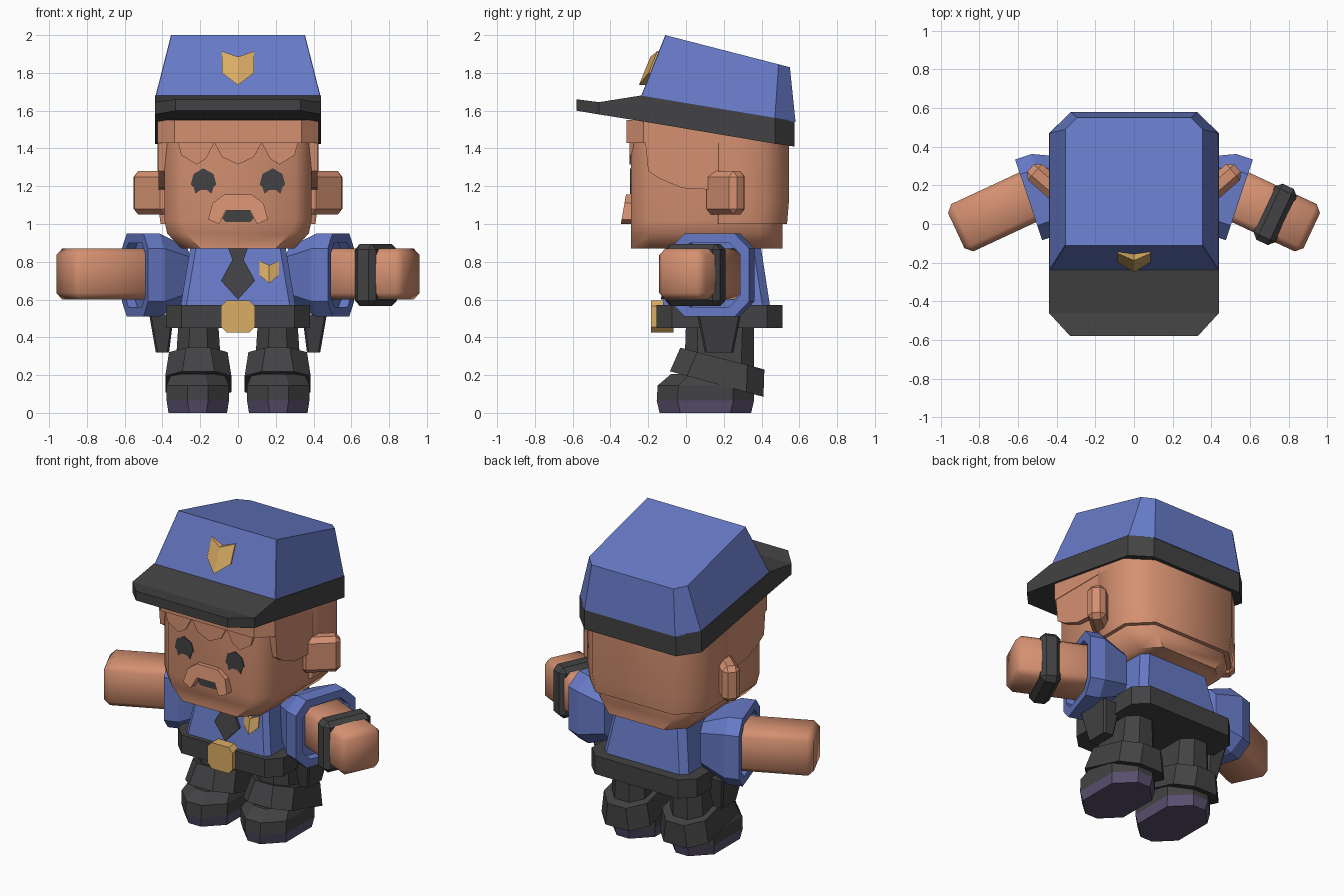
import bpy, bmesh
from math import radians
from mathutils import Matrix, Vector

cube = bpy.data.objects.get("Cube")
if cube:
    bpy.data.objects.remove(cube, do_unlink=True)


def material(name, rgb):
    m = bpy.data.materials.new(name)
    m.use_nodes = True
    m.diffuse_color = (*rgb, 1)
    m.node_tree.nodes["Principled BSDF"].inputs["Base Color"].default_value = (*rgb, 1)
    return m


SKIN = material("skin", (0.66, 0.28, 0.165))
BLUE = material("uniform_blue", (0.135, 0.195, 0.57))
DARK = material("charcoal", (0.055, 0.055, 0.058))
GOLD = material("gold", (0.70, 0.42, 0.13))
SOLE = material("sole_purple", (0.1, 0.08, 0.16))


def finish(name, bm, mat, smooth=0):
    bmesh.ops.remove_doubles(bm, verts=bm.verts, dist=0.0005)
    bmesh.ops.recalc_face_normals(bm, faces=bm.faces)
    mesh = bpy.data.meshes.new(name)
    bm.to_mesh(mesh)
    bm.free()
    mesh.materials.append(mat)
    ob = bpy.data.objects.new(name, mesh)
    bpy.context.collection.objects.link(ob)
    if smooth:
        bpy.ops.object.select_all(action='DESELECT')
        ob.select_set(True)
        bpy.context.view_layer.objects.active = ob
        bpy.ops.object.shade_smooth_by_angle(angle=radians(smooth))
    return ob


def loft(name, rings, mat, smooth=0, side=1):
    """Skin a stack of equal rings and cap both ends; side -1 mirrors in x."""
    bm = bmesh.new()
    rows = [[bm.verts.new((p[0] * side, p[1], p[2])) for p in r] for r in rings]
    n = len(rows[0])
    for a, b in zip(rows, rows[1:]):
        for i in range(n):
            j = (i + 1) % n
            bm.faces.new((a[i], a[j], b[j], b[i]))
    bm.faces.new(rows[0])
    bm.faces.new(rows[-1])
    return finish(name, bm, mat, smooth)


def octagon(hx, y0, y1, z, front=0.1, back=0.1, cx=0.0):
    """Corner-cut rectangle; z is a number or a function of y."""
    height = z if callable(z) else (lambda y: z)
    half = [(hx - front, y0), (hx, y0 + front), (hx, y1 - back), (hx - back, y1)]
    pts = half + [(-x, y) for x, y in reversed(half)]
    return [(cx + x, y, height(y)) for x, y in pts]


def line(y0, z0, y1, z1):
    return lambda y: z0 + (y - y0) * (z1 - z0) / (y1 - y0)


def plate(name, pts, depth, mat, front, smooth=0):
    """Extrude an x-z outline; front(z) gives the y of its front side."""
    return loft(name, [[(x, front(z) + d, z) for x, z in pts] for d in (0, depth)], mat, smooth)


def mirrored(half):
    return half + [(-x, z) for x, z in reversed(half) if x]


def box(name, size, loc, turn, bevel, mat, side=1, smooth=0):
    bm = bmesh.new()
    bmesh.ops.create_cube(bm, size=1, matrix=Matrix.Diagonal((*size, 1)))
    bmesh.ops.bevel(bm, geom=bm.edges[:], offset=bevel, segments=1, affect='EDGES')
    x, y, z = loc
    bm.transform(Matrix.Translation((x * side, y, z)) @ Matrix.Rotation(radians(turn * side), 4, 'Z'))
    return finish(name, bm, mat, smooth)


def shield(name, cx, half, depth, front):
    """Notched badge with a raised centre ridge."""
    width = max(x for x, z in half)
    bm = bmesh.new()
    for s in (1, -1):
        back = [bm.verts.new((cx + s * x, front(z) + 0.02, z)) for x, z in half]
        face = [bm.verts.new((cx + s * x, front(z) - depth * (1.3 - x / width), z)) for x, z in half]
        bm.faces.new(face)
        for i in range(len(half) - 1):
            bm.faces.new((face[i], face[i + 1], back[i + 1], back[i]))
    return finish(name, bm, GOLD)


# Head and hair
loft("head", [octagon(0.30, -0.29, 0.51, 0.87, 0.1, 0.1),
              octagon(0.375, -0.29, 0.51, 0.95, 0.1, 0.12),
              octagon(0.39, -0.29, 0.51, 1.02, 0.09, 0.12),
              octagon(0.39, -0.29, 0.51, 1.5, 0.09, 0.12)], SKIN, 50)
loft("back_hair", [octagon(0.41, 0.17, 0.535, 1.0, 0.005, 0.13),
                   octagon(0.425, 0.17, 0.545, 1.12, 0.005, 0.13),
                   octagon(0.425, 0.17, 0.545, 1.5, 0.005, 0.13)], SKIN, 50)
loft("hairline", [octagon(0.425, -0.315, 0.3, z, 0.09, 0.02) for z in (1.43, 1.55)], SKIN)
fringe = mirrored([(0, 1.315), (0.085, 1.355), (0.125, 1.43), (0.17, 1.345), (0.22, 1.315),
                   (0.30, 1.365), (0.32, 1.44), (0, 1.44)])
plate("fringe", fringe, 0.02, SKIN, lambda z: -0.298)
sideburn = [(-0.22, 1.5), (-0.215, 1.43), (-0.2, 1.28), (-0.14, 1.24), (-0.02, 1.19), (0.18, 1.18), (0.18, 1.5)]
for label, s in (("left", 1), ("right", -1)):
    loft(label + "_side_hair", [[(x, y, z) for y, z in sideburn] for x in (0.34, 0.422)], SKIN, 0, s)
    box(label + "_ear", (0.24, 0.11, 0.23), (0.445, 0.21, 1.165), 41, 0.03, SKIN, s)
    # Eyes
    eye = [(0.115, 1.21), (0.13, 1.265), (0.185, 1.295), (0.235, 1.265), (0.25, 1.21), (0.235, 1.195),
           (0.225, 1.16), (0.2, 1.18), (0.165, 1.18), (0.14, 1.16), (0.13, 1.195)]
    plate(label + "_eye", [(x * s, z) for x, z in eye], 0.008, DARK, lambda z: -0.296)

# Moustache and mouth
arch = mirrored([(0, 1.155), (0.075, 1.155), (0.135, 1.11), (0.158, 1.025), (0.1, 1.0), (0.065, 1.072), (0, 1.072)])
plate("moustache", arch, 0.06, SKIN, line(1.0, -0.345, 1.155, -0.318))
plate("mouth", mirrored([(0, 1.075), (0.06, 1.075), (0.083, 1.03), (0.065, 1.01), (0, 1.01)]),
      0.008, DARK, lambda z: -0.296)

# Cap: one dark band with the brim, then the slanted crown
sections = [(-0.58, 0.33, 1.60, 1.66), (-0.46, 0.44, 1.58, 1.645), (-0.24, 0.44, 1.545, 1.68),
            (0.47, 0.44, 1.425, 1.562), (0.575, 0.33, 1.41, 1.545)]
loft("cap_band", [[(-w, y, a), (w, y, a), (w, y, b), (-w, y, b)] for y, w, a, b in sections], DARK)
crown_top = line(-0.11, 2.0, 0.55, 1.83)
loft("cap_crown", [octagon(0.437, -0.238, 0.58, line(-0.24, 1.677, 0.575, 1.54), 0.003, 0.11),
                   octagon(0.355, -0.11, 0.55, crown_top, 0.003, 0.06)], BLUE)
shield("cap_badge", 0, [(0, 1.885), (0.085, 1.915), (0.085, 1.80), (0, 1.735)], 0.025,
       line(1.677, -0.24, 2.0, -0.11))

# Torso, tie and chest badge
chest = line(0.5, -0.135, 0.92, -0.065)
loft("torso", [octagon(0.315, -0.135, 0.455, 0.5, 0.03, 0.04),
               octagon(0.245, -0.065, 0.39, 0.92, 0.03, 0.04)], BLUE)
tie = mirrored([(0, 0.875), (0.052, 0.875), (0.03, 0.81), (0.09, 0.70), (0, 0.60)])
plate("tie", tie, 0.03, DARK, lambda z: chest(z) - 0.015)
shield("chest_badge", 0.165, [(0, 0.782), (0.052, 0.805), (0.052, 0.73), (0, 0.685)], 0.02, chest)

# Belt and buckle
loft("belt", [octagon(0.38, -0.155, 0.51, z, 0.08, 0.08) for z in (0.45, 0.57)], DARK)
buckle = mirrored([(0.06, 0.595), (0.09, 0.565), (0.09, 0.455), (0.06, 0.425)])
plate("buckle", buckle, 0.12, GOLD, lambda z: -0.185)


def sleeve_ring(s, h, cut, side_matrix):
    k = h - cut
    ring = [(k, h), (h, k), (h, -k), (k, -h), (-k, -h), (-h, -k), (-h, k), (-k, h)]
    return [side_matrix @ Vector((s, y, z)) for y, z in ring]


# Arms, legs and holsters
sleeve_frame = Matrix.Translation((0.545, 0.125, 0.73)) @ Matrix.Rotation(radians(-18.5), 4, 'Z')
for label, s in (("left", 1), ("right", -1)):
    stages = [(-0.26, 0.145, 0.05), (-0.09, 0.22, 0.08), (0, 0.22, 0.08), (0, 0.17, 0.06), (-0.05, 0.17, 0.06)]
    loft(label + "_sleeve", [sleeve_ring(*st, sleeve_frame) for st in stages], BLUE, 0, s)
    box(label + "_arm", (0.54, 0.27, 0.27), (0.675, 0.08, 0.735), -25, 0.035, SKIN, s, 50)

    loft(label + "_leg", [octagon(0.125, -0.01, 0.36, 0.18, 0.07, 0.07, 0.21),
                          octagon(0.105, 0.0, 0.36, 0.48, 0.06, 0.06, 0.21)], DARK, 0, s)
    loft(label + "_boot_cuff", [octagon(0.175, -0.085, 0.41, line(-0.085, 0.22, 0.41, 0.085), 0.09, 0.09, 0.21),
                                octagon(0.155, -0.03, 0.415, line(-0.03, 0.345, 0.415, 0.23), 0.09, 0.09, 0.21)],
         DARK, 0, s)
    loft(label + "_boot", [octagon(0.165, -0.155, 0.36, 0.065, 0.11, 0.11, 0.213),
                           octagon(0.165, -0.15, 0.36, 0.145, 0.11, 0.11, 0.213),
                           octagon(0.14, -0.08, 0.35, 0.205, 0.1, 0.1, 0.213)], DARK, 0, s)
    loft(label + "_sole", [octagon(0.155, -0.14, 0.345, 0, 0.11, 0.11, 0.213),
                           octagon(0.165, -0.155, 0.36, 0.065, 0.11, 0.11, 0.213)], SOLE, 0, s)
    loft(label + "_holster", [octagon(0.035, 0.1, 0.25, 0.32, 0.01, 0.01, 0.4),
                              octagon(0.065, 0.06, 0.29, 0.52, 0.01, 0.01, 0.405)], DARK, 0, s)
box("wrist_watch", (0.125, 0.32, 0.33), (0.73, 0.05, 0.73), -25, 0.03, DARK)
